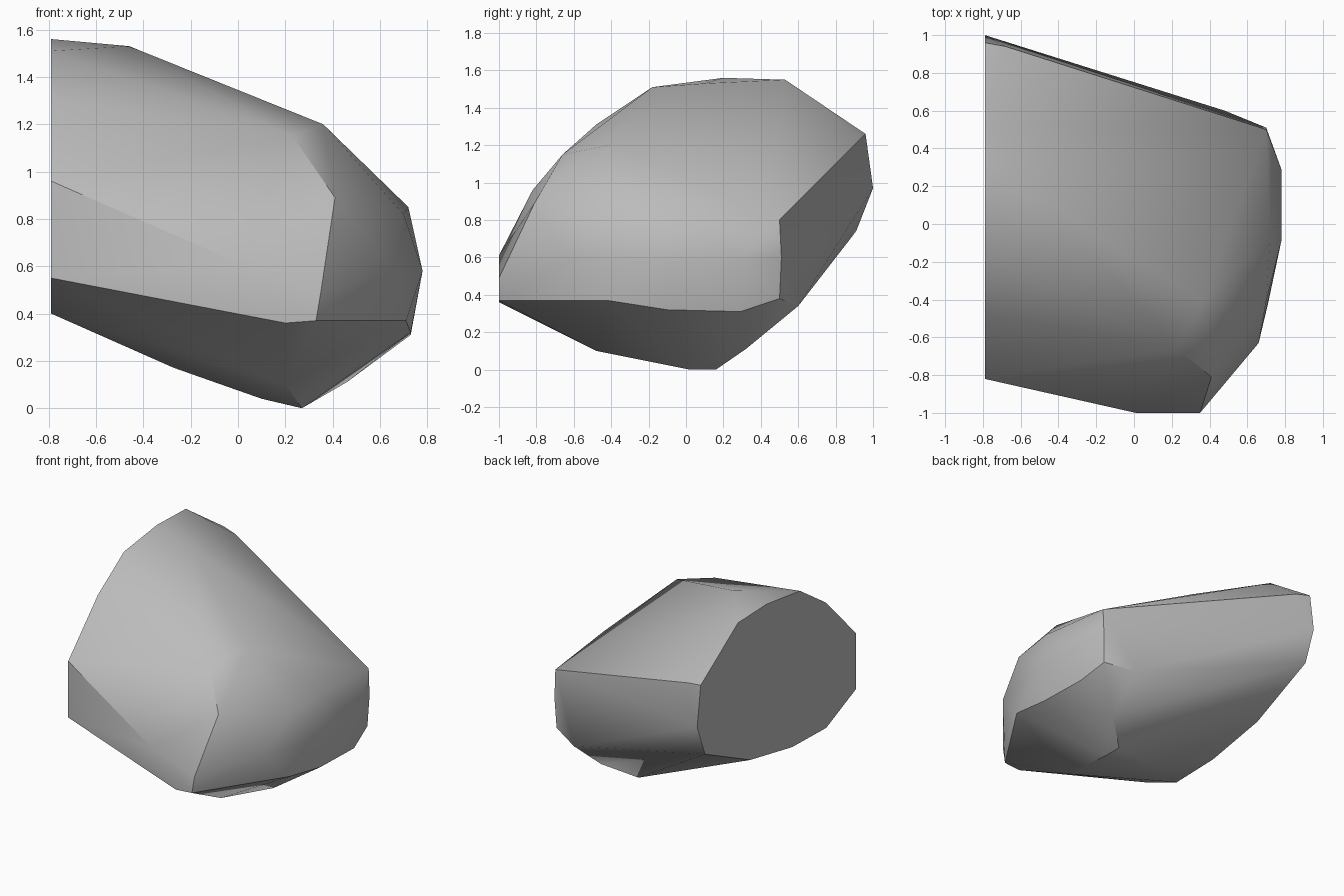
import bpy
import bmesh
import math
from mathutils import Vector

default_cube = bpy.data.objects.get("Cube")
if default_cube:
    bpy.data.objects.remove(default_cube, do_unlink=True)


def make_material(name, color):
    """Create one flat colour for the viewport and for renders."""
    material = bpy.data.materials.new(name)
    material.use_nodes = True
    material.diffuse_color = color
    shader = material.node_tree.nodes["Principled BSDF"]
    shader.inputs["Base Color"].default_value = color
    shader.inputs["Roughness"].default_value = 0.9
    return material


def make_hull(name, corners, material):
    """Wrap a faceted convex stone around its corner points."""
    mesh = bpy.data.meshes.new(name)
    builder = bmesh.new()
    for corner in corners:
        builder.verts.new(corner)
    hull = bmesh.ops.convex_hull(builder, input=builder.verts[:])
    unused = {item for item in hull["geom_interior"] + hull["geom_unused"]
              if isinstance(item, bmesh.types.BMVert)}
    bmesh.ops.delete(builder, geom=list(unused), context="VERTS")
    # Merge triangles that belong to the same flat facet
    bmesh.ops.dissolve_limit(builder, angle_limit=math.radians(1),
                             verts=builder.verts[:], edges=builder.edges[:])
    bmesh.ops.recalc_face_normals(builder, faces=builder.faces[:])
    builder.to_mesh(mesh)
    builder.free()
    mesh.materials.append(material)
    stone = bpy.data.objects.new(name, mesh)
    bpy.context.collection.objects.link(stone)
    return stone


# Flat broken end: outline in (y, z) on a plane of constant x
CUT_X = -0.79
cut_outline = [
    (-.18, 1.51), (-.48, 1.31), (-.82, .96), (-.82, .55), (-.48, .4),
    (-.09, .41), (.39, .5), (.91, .74), (1, .97), (.96, 1.26),
    (.53, 1.55), (.2, 1.56),
]
corners = [Vector((CUT_X, y, z)) for y, z in cut_outline]

# Top ridge, sloping down to the rounded end
corners += map(Vector, [
    (-.46, .1, 1.53), (-.68, .94, 1.24), (.36, -.41, 1.2),
    (.23, -.66, 1.15), (.72, -.09, .85), (.7, .5, .8),
])

# Front nose and its lower crease
corners += map(Vector, [
    (.41, -.81, .89), (.01, -1, .61), (.35, -1, .49),
    (.33, -1, .37), (.2, -1, .36),
])

# Rounded end, running from the nose to the back
corners += map(Vector, [
    (.7, -.41, .82), (.66, -.63, .59), (.71, -.42, .37),
    (.78, -.09, .58), (.78, .29, .58), (.7, .51, .6),
    (.73, -.1, .32), (.73, .29, .31), (.69, .5, .38), (.48, .6, .34),
])

# Tapered underside
corners += map(Vector, [
    (.27, .02, 0), (.27, .16, 0), (.46, .32, .11), (.1, 0, .04),
    (.2, -.48, .1), (-.27, -.1, .17), (-.6, -.2, .32),
])

stone_grey = make_material("stone grey", (0.5, 0.5, 0.5, 1))
boulder = make_hull("boulder", corners, stone_grey)

# Soften shallow facets while keeping the broken edges crisp
bpy.ops.object.select_all(action="DESELECT")
boulder.select_set(True)
bpy.context.view_layer.objects.active = boulder
bpy.ops.object.shade_smooth_by_angle(angle=math.radians(32))
